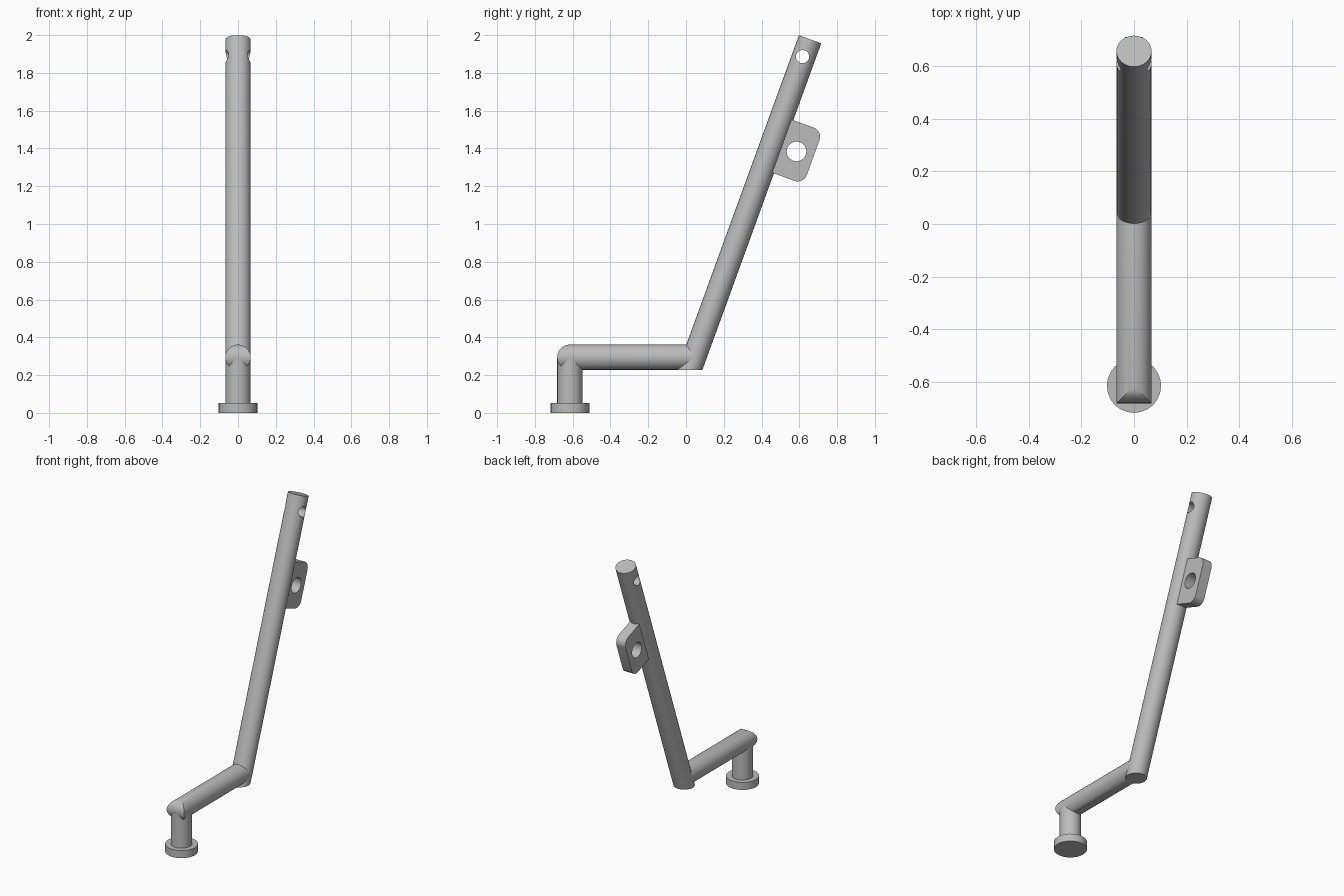
import bpy, bmesh
from math import sin, cos, tan, pi, radians
from mathutils import Vector

cube = bpy.data.objects.get("Cube")
if cube:
    bpy.data.objects.remove(cube, do_unlink=True)

GREY = (0.5, 0.5, 0.5, 1)
steel = bpy.data.materials.new("grey_steel")
steel.use_nodes = True
steel.diffuse_color = GREY
bsdf = next(n for n in steel.node_tree.nodes if n.type == 'BSDF_PRINCIPLED')
bsdf.inputs["Base Color"].default_value = GREY

SIDES = 24
R = 0.067                    # bar radius
POST_Y = -0.615              # post axis
ARM_Z = 0.295                # arm axis
LOW = ARM_Z - R              # flat foot of the lever
LEAN = radians(20)
ALONG = Vector((0, sin(LEAN), cos(LEAN)))
OUT = Vector((0, cos(LEAN), -sin(LEAN)))
ANGLES = [2 * pi * i / SIDES for i in range(SIDES)]


def finish(name, bm):
    bmesh.ops.recalc_face_normals(bm, faces=bm.faces)
    mesh = bpy.data.meshes.new(name)
    bm.to_mesh(mesh)
    bm.free()
    mesh.materials.append(steel)
    obj = bpy.data.objects.new(name, mesh)
    bpy.context.collection.objects.link(obj)
    return obj


def activate(obj):
    bpy.ops.object.select_all(action='DESELECT')
    obj.select_set(True)
    bpy.context.view_layer.objects.active = obj


def smooth(obj):
    activate(obj)
    bpy.ops.object.shade_smooth_by_angle(angle=radians(30))


def bridge(bm, a, b):
    for i in range(len(a)):
        j = (i + 1) % len(a)
        bm.faces.new((a[i], a[j], b[j], b[i]))


def upright(name, radius, z0, z1):
    bm = bmesh.new()
    rings = [[bm.verts.new((radius * cos(a), POST_Y + radius * sin(a), z))
              for a in ANGLES] for z in (z0, z1)]
    bridge(bm, *rings)
    for ring in rings:
        bm.faces.new(ring)
    smooth(finish(name, bm))


def drill(obj, y, z, radius):
    """Cut a round hole along x."""
    bm = bmesh.new()
    rings = [[bm.verts.new((x, y + radius * cos(a), z + radius * sin(a)))
              for a in ANGLES] for x in (-0.2, 0.2)]
    bridge(bm, *rings)
    for ring in rings:
        bm.faces.new(ring)
    cutter = finish("hole_cutter", bm)
    cutter.hide_render = True
    mod = obj.modifiers.new("hole", 'BOOLEAN')
    mod.operation = 'DIFFERENCE'
    mod.solver = 'EXACT'
    mod.object = cutter
    activate(obj)
    bpy.ops.object.modifier_apply(modifier=mod.name)
    bpy.data.objects.remove(cutter, do_unlink=True)


# Foot disc and post
upright("foot_disc", 0.103, 0, 0.052)
upright("post", R, 0.04, ARM_Z - 0.005)

# Horizontal arm, its front end rounded over the post
bm = bmesh.new()
front = [bm.verts.new((R * cos(a), POST_Y - R * abs(cos(a)), ARM_Z + R * sin(a)))
         for a in ANGLES]
back = [bm.verts.new((R * cos(a), 0.04, ARM_Z + R * sin(a))) for a in ANGLES]
bridge(bm, front, back)
bm.faces.new(back)
half, quarter = SIDES // 2, SIDES // 4
for i in range(-quarter, quarter):
    strip = [front[k % SIDES] for k in (i, i + 1, half - i - 1, half - i)]
    bm.faces.new(list(dict.fromkeys(strip)))
smooth(finish("arm", bm))

# Leaning lever: level cut at the bottom, square cut at the top
bm = bmesh.new()
base = Vector((0, 0.02, LOW))
top = Vector((0, 0.657, 1.978))
bottom_ring, top_ring = [], []
for a in ANGLES:
    p = base + Vector((R * cos(a), R * sin(a), 0))
    bottom_ring.append(bm.verts.new(p))
    top_ring.append(bm.verts.new(p + ALONG * (top - p).dot(ALONG)))
bridge(bm, bottom_ring, top_ring)
bm.faces.new(bottom_ring)
bm.faces.new(top_ring)
lever = finish("lever", bm)
drill(lever, 0.617, 1.886, 0.035)
smooth(lever)

# Lug plate with two rounded corners and a hole
hole = Vector((0, 0.585, 1.384))
HALF, EDGE, ROUND, THICK = 0.15, 0.094, 0.052, 0.07
outline = [(-0.125, HALF), (-0.125, -HALF)]
for side, start in ((-1, -pi / 2), (1, 0)):
    for k in range(9):
        a = start + k * pi / 16
        outline.append((EDGE - ROUND + ROUND * cos(a),
                        side * (HALF - ROUND) + ROUND * sin(a)))
bm = bmesh.new()
faces = [[bm.verts.new(hole + OUT * u + ALONG * v + Vector((x, 0, 0)))
          for u, v in outline] for x in (-THICK / 2, THICK / 2)]
bridge(bm, *faces)
for ring in faces:
    bm.faces.new(ring)
lug = finish("lug", bm)
drill(lug, hole.y, hole.z, 0.052)
smooth(lug)
